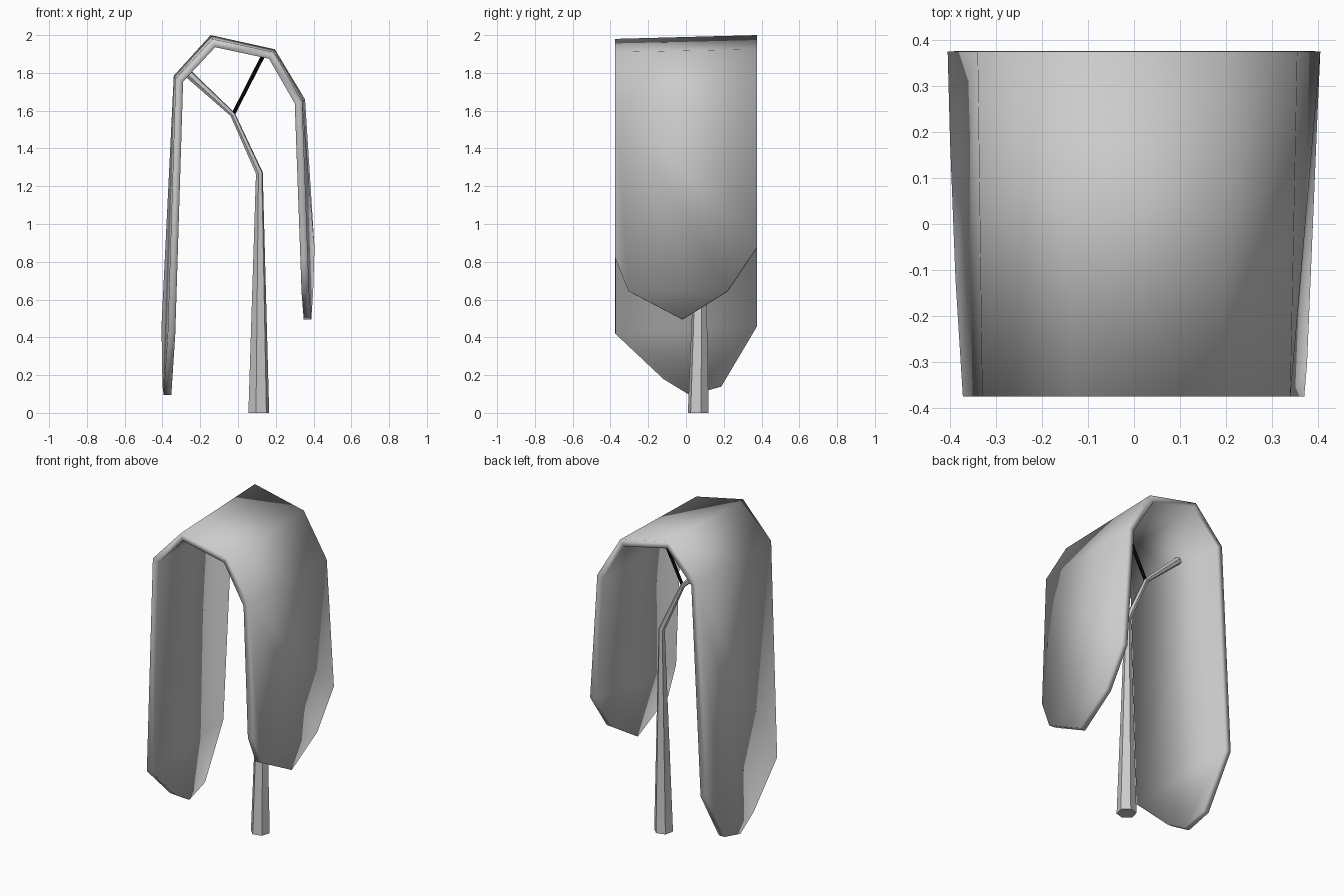
import bpy, bmesh, math
from mathutils import Vector

if "Cube" in bpy.data.objects:
    bpy.data.objects.remove(bpy.data.objects["Cube"])


def finish(bm, name):
    mesh = bpy.data.meshes.new(name)
    bm.to_mesh(mesh)
    bm.free()
    ob = bpy.data.objects.new(name, mesh)
    bpy.context.collection.objects.link(ob)
    bpy.context.view_layer.objects.active = ob
    ob.select_set(True)
    bpy.ops.object.shade_smooth_by_angle(angle=math.radians(35))
    ob.select_set(False)
    return ob


def tube(name, points, radii, sides=6):
    """Tapered tube through points, rings mitred at the bends."""
    bm = bmesh.new()
    pts = [Vector(p) for p in points]
    rings = []
    for i, p in enumerate(pts):
        dirs = []
        if i > 0:
            dirs.append((p - pts[i - 1]).normalized())
        if i < len(pts) - 1:
            dirs.append((pts[i + 1] - p).normalized())
        t = sum(dirs, Vector()).normalized()
        v = Vector((0, 1, 0))
        u = v.cross(t).normalized()
        v = t.cross(u)
        ring = []
        for k in range(sides):
            a = 2 * math.pi * (k + 0.25) / sides
            ring.append(bm.verts.new(p + radii[i] * (u * math.cos(a) + v * math.sin(a))))
        rings.append(ring)
    for r, s in zip(rings, rings[1:]):
        for k in range(sides):
            j = (k + 1) % sides
            bm.faces.new((r[k], r[j], s[j], s[k]))
    bm.faces.new(rings[0][::-1])
    bm.faces.new(rings[-1])
    return finish(bm, name)


# Draped canopy: outer fold profiles (x, z) at the front and back edges
front = [(-0.33, 1.77), (-0.135, 1.98), (0.19, 1.91), (0.34, 1.65)]
back = [(-0.34, 1.785), (-0.145, 2.0), (0.195, 1.925), (0.355, 1.66)]
# Pointed lower ends of the two flaps (x, y, z), front to back
left_tip = [(-0.372, -0.375, 0.42), (-0.388, -0.12, 0.18), (-0.393, 0.02, 0.095),
            (-0.40, 0.185, 0.14), (-0.405, 0.375, 0.46)]
right_tip = [(0.37, -0.375, 0.82), (0.376, -0.305, 0.645), (0.388, -0.02, 0.495),
             (0.398, 0.22, 0.645), (0.405, 0.375, 0.875)]
bm = bmesh.new()
f = [bm.verts.new((x, -0.375, z)) for x, z in front]
b = [bm.verts.new((x, 0.375, z)) for x, z in back]
for i in range(3):
    bm.faces.new((f[i], f[i + 1], b[i + 1], b[i]))
lt = [bm.verts.new(p) for p in left_tip]
rt = [bm.verts.new(p) for p in right_tip]
bm.faces.new([f[0], b[0]] + lt[::-1])
bm.faces.new([b[-1], f[-1]] + rt)
canopy = finish(bm, "canopy")
solid = canopy.modifiers.new("thickness", 'SOLIDIFY')
solid.thickness = 0.04
solid.offset = -1
solid.use_even_offset = True

# Bent trunk running into the left branch
tube("trunk", [(0.11, 0.065, 0), (0.113, 0.08, 1.27), (-0.028, 0.072, 1.58),
               (-0.27, 0.075, 1.802)], [0.057, 0.019, 0.014, 0.023])

# Thin dark right branch
branch = tube("right_branch", [(-0.026, 0.072, 1.58), (0.135, 0.07, 1.895)], [0.01, 0.011])
mat = bpy.data.materials.new("dark")
mat.diffuse_color = (0.003, 0.003, 0.003, 1)
mat.use_nodes = True
mat.node_tree.nodes["Principled BSDF"].inputs["Base Color"].default_value = mat.diffuse_color
branch.data.materials.append(mat)
